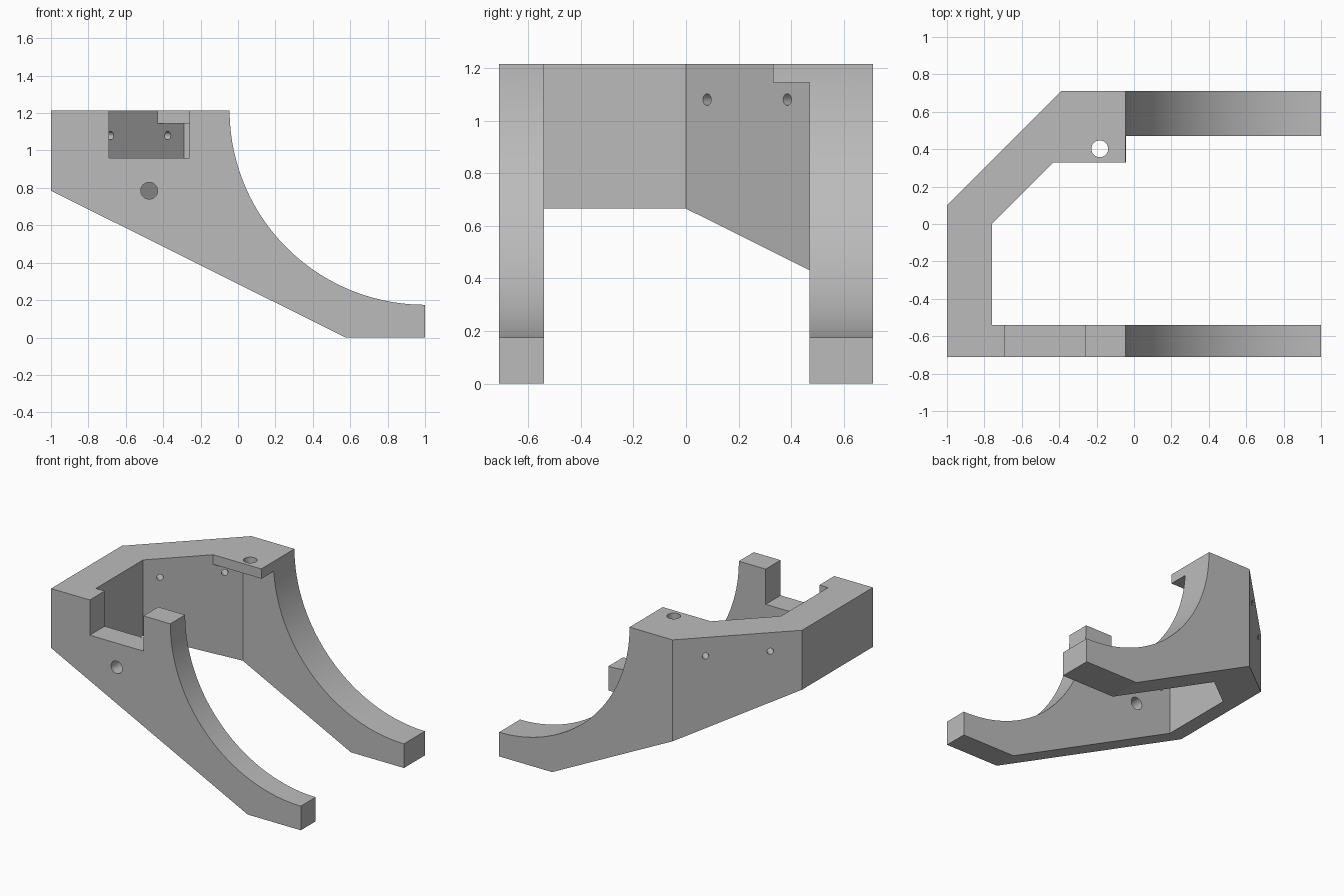
import bpy, bmesh, math
from mathutils import Vector

cube = bpy.data.objects.get("Cube")
if cube:
    bpy.data.objects.remove(cube, do_unlink=True)

grey = bpy.data.materials.new("plain grey")
grey.use_nodes = True
grey.diffuse_color = (0.5, 0.5, 0.5, 1)
grey.node_tree.nodes["Principled BSDF"].inputs["Base Color"].default_value = (0.5, 0.5, 0.5, 1)


def prism(name, points, offset):
    """Sweep a closed outline of 3D points along an offset."""
    bm = bmesh.new()
    face = bm.faces.new([bm.verts.new(p) for p in points])
    swept = bmesh.ops.extrude_face_region(bm, geom=[face], use_keep_orig=True)
    verts = [v for v in swept["geom"] if isinstance(v, bmesh.types.BMVert)]
    bmesh.ops.translate(bm, vec=offset, verts=verts)
    bmesh.ops.recalc_face_normals(bm, faces=bm.faces)
    mesh = bpy.data.meshes.new(name)
    bm.to_mesh(mesh)
    bm.free()
    mesh.materials.append(grey)
    obj = bpy.data.objects.new(name, mesh)
    bpy.context.collection.objects.link(obj)
    return obj


def plan_prism(name, plan, low, high):
    return prism(name, [(x, y, low) for x, y in plan], (0, 0, high - low))


def hole(name, center, axis, radius, depth):
    axis = Vector(axis).normalized()
    turn = axis.to_track_quat("Z", "Y")
    start = Vector(center) - axis * depth / 2
    ring = []
    for i in range(32):
        a = math.tau * i / 32
        ring.append(start + turn @ Vector((radius * math.cos(a), radius * math.sin(a), 0)))
    return prism(name, ring, axis * depth)


# Side profile with the concave quarter sweep, extruded over the full width
profile = [(1, 0), (0.575, 0), (-1, 0.785), (-1, 1.215)]
STEPS = 48
for i in range(STEPS + 1):
    a = math.pi / 2 * i / STEPS
    profile.append((1 - 1.045 * math.cos(a), 1.215 - 1.04 * math.sin(a)))
bracket = prism("bracket_body", [(x, -0.71, z) for x, z in profile], (0, 1.42, 0))

cutters = [
    # Space between the legs, below the lip and beside it
    plan_prism("lower_cavity", [(-0.76, -0.54), (1.1, -0.54), (1.1, 0.47),
                                (-0.29, 0.47), (-0.76, 0)], -0.1, 1.145),
    plan_prism("upper_cavity", [(-0.76, -0.54), (1.1, -0.54), (1.1, 0.47), (-0.03, 0.47),
                                (-0.03, 0.33), (-0.43, 0.33), (-0.76, 0)], 1.0, 1.3),
    # Slanted rear corner
    plan_prism("corner_cut", [(-1.2, -0.1), (-0.2, 0.9), (-1.2, 0.9)], -0.1, 1.3),
    # Notch in the top of the front leg
    plan_prism("front_notch", [(-0.69, -0.8), (-0.26, -0.8), (-0.26, -0.45),
                               (-0.69, -0.45)], 0.96, 1.3),
    # Drilled holes
    hole("front_hole", (-0.475, -0.62, 0.785), (0, 1, 0), 0.045, 0.4),
    hole("lip_hole", (-0.183, 0.402, 1.18), (0, 0, 1), 0.045, 0.3),
    hole("wall_hole_a", (-0.765, 0.165, 1.08), (-1, 1, 0), 0.022, 0.5),
    hole("wall_hole_b", (-0.46, 0.47, 1.08), (-1, 1, 0), 0.022, 0.5),
]

bpy.ops.object.select_all(action="DESELECT")
bpy.context.view_layer.objects.active = bracket
bracket.select_set(True)
for cutter in cutters:
    cutter.hide_render = True
    mod = bracket.modifiers.new(cutter.name, "BOOLEAN")
    mod.operation = "DIFFERENCE"
    mod.solver = "EXACT"
    mod.object = cutter
    bpy.ops.object.modifier_apply(modifier=mod.name)
    bpy.data.objects.remove(cutter, do_unlink=True)

bpy.ops.object.shade_smooth_by_angle(angle=math.radians(25))
